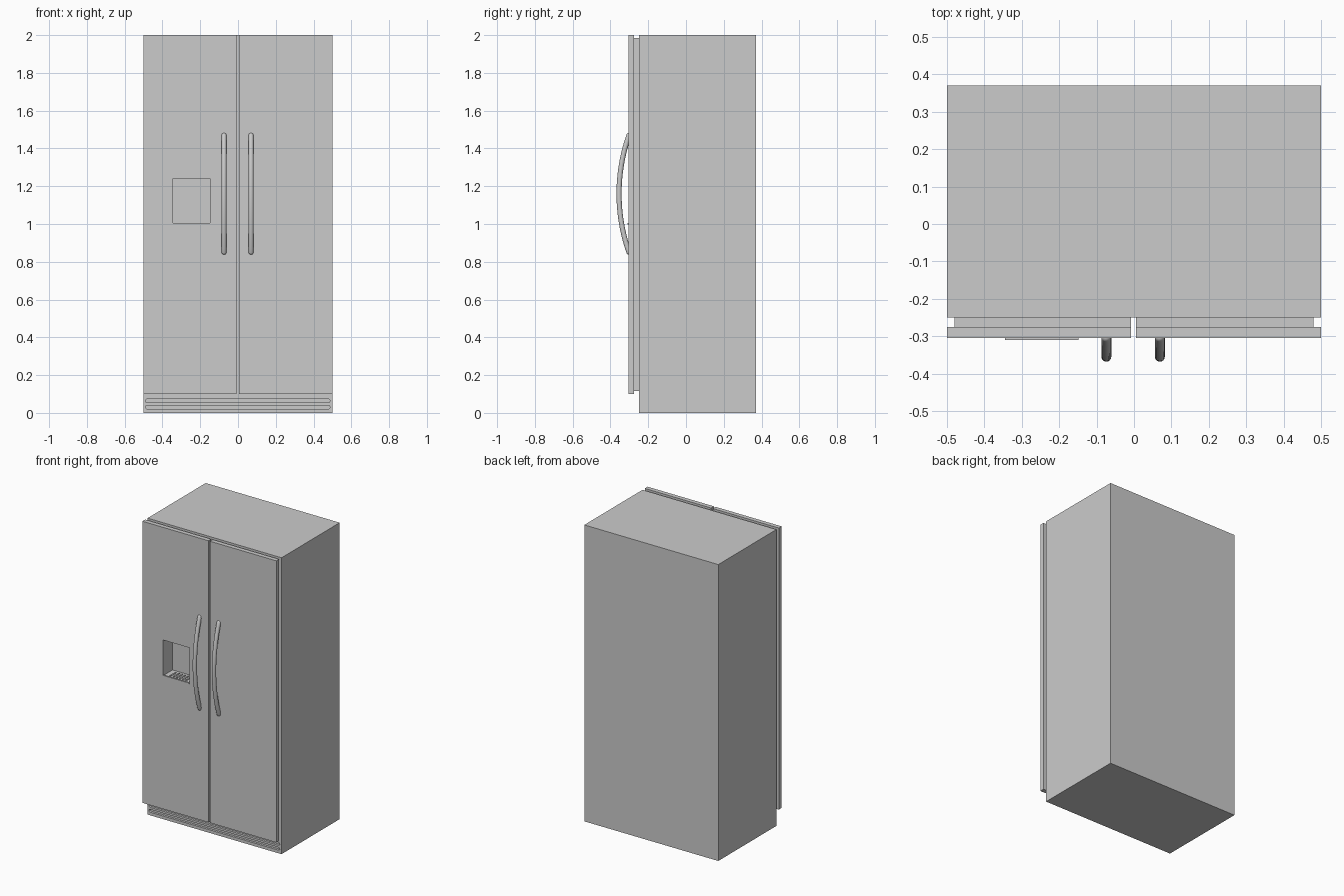
import bpy, bmesh, math
from mathutils import Vector

if "Cube" in bpy.data.objects:
    bpy.data.objects.remove(bpy.data.objects["Cube"])

steel = bpy.data.materials.new("grey_steel")
steel.diffuse_color = (0.6, 0.6, 0.6, 1)
steel.use_nodes = True
steel.node_tree.nodes["Principled BSDF"].inputs["Base Color"].default_value = steel.diffuse_color


def add_mesh(name, bm):
    bmesh.ops.recalc_face_normals(bm, faces=bm.faces)
    me = bpy.data.meshes.new(name)
    bm.to_mesh(me)
    bm.free()
    me.materials.append(steel)
    ob = bpy.data.objects.new(name, me)
    bpy.context.collection.objects.link(ob)
    return ob


def box(name, x, y, z):
    bm = bmesh.new()
    bmesh.ops.create_cube(bm, size=1)
    for v in bm.verts:
        v.co = [lo + (c + 0.5) * (hi - lo) for c, (lo, hi) in zip(v.co, (x, y, z))]
    return add_mesh(name, bm)


def slot_cutter(name, x, y, z, steps=8):
    """Horizontal slot with rounded ends, running front to back."""
    r, zc = (z[1] - z[0]) / 2, (z[0] + z[1]) / 2
    bm = bmesh.new()
    ring = []
    for cx, start in ((x[1] - r, -math.pi / 2), (x[0] + r, math.pi / 2)):
        for i in range(steps + 1):
            a = start + math.pi * i / steps
            ring.append(bm.verts.new((cx + r * math.cos(a), y[0], zc + r * math.sin(a))))
    face = bm.faces.new(ring)
    out = bmesh.ops.extrude_face_region(bm, geom=[face])
    for v in out["geom"]:
        if isinstance(v, bmesh.types.BMVert):
            v.co.y = y[1]
    return add_mesh(name, bm)


def cut(ob, cutter):
    cutter.hide_render = True
    cutter.hide_set(True)
    m = ob.modifiers.new("cut", "BOOLEAN")
    m.operation, m.object, m.solver = "DIFFERENCE", cutter, "EXACT"


def handle(name, x):
    """Bowed round bar with domed ends sunk into the door."""
    bm = bmesh.new()
    R, rad, segs, steps, half, zc = 0.94, 0.0135, 16, 28, 0.345, 1.16
    cy = -0.3545 + R
    # stations along the bow, shrinking towards each end
    stations = []
    for k in range(4):
        a = math.pi / 2 * (k + 0.3) / 4
        stations.append((-half - rad / R * math.cos(a) + 0.01, rad * math.sin(a)))
    stations += [((-1 + 2 * i / steps) * (half - 0.01), rad) for i in range(steps + 1)]
    stations += [(-t, r) for t, r in reversed(stations[:4])]
    rings = []
    for t, r in stations:
        n = Vector((0, -math.cos(t), math.sin(t)))
        c = Vector((x, cy, zc)) + n * R
        rings.append([bm.verts.new(c + n * r * math.cos(2 * math.pi * j / segs)
                                   + Vector((r * math.sin(2 * math.pi * j / segs), 0, 0)))
                      for j in range(segs)])
    for a, b in zip(rings, rings[1:]):
        for j in range(segs):
            k = (j + 1) % segs
            bm.faces.new((a[j], a[k], b[k], b[j]))
    bm.faces.new(rings[0])
    bm.faces.new(rings[-1])
    for f in bm.faces:
        f.smooth = True
    return add_mesh(name, bm)


# cabinet
cabinet = box("cabinet", (-0.5, 0.5), (-0.25, 0.37), (0, 2))

# doors with inset seals behind them
left_door = box("left_door", (-0.5, -0.008), (-0.305, -0.275), (0.1, 2))
right_door = box("right_door", (0.005, 0.5), (-0.305, -0.275), (0.1, 2))
left_seal = box("left_seal", (-0.48, -0.008), (-0.275, -0.25), (0.115, 1.985))
right_seal = box("right_seal", (0.005, 0.48), (-0.275, -0.25), (0.115, 1.985))

# dispenser recess through the left door
recess = box("recess_cutter", (-0.345, -0.149), (-0.35, -0.205), (1.0, 1.24))
for part in (left_door, left_seal, cabinet):
    cut(part, recess)

# drip tray with grate bars on the recess floor
box("tray_lip", (-0.345, -0.149), (-0.31, -0.298), (0.997, 1.004))
for i in range(6):
    cx = -0.305 + i * 0.023
    box("tray_bar", (cx - 0.005, cx + 0.005), (-0.285, -0.225), (0.999, 1.004))

# vent slots in the base
for i, z in enumerate(((0.021, 0.04), (0.054, 0.073))):
    cut(cabinet, slot_cutter(f"vent_cutter_{i}", (-0.49, 0.487), (-0.27, -0.235), z))

# handles
handle("left_handle", -0.074)
handle("right_handle", 0.069)
